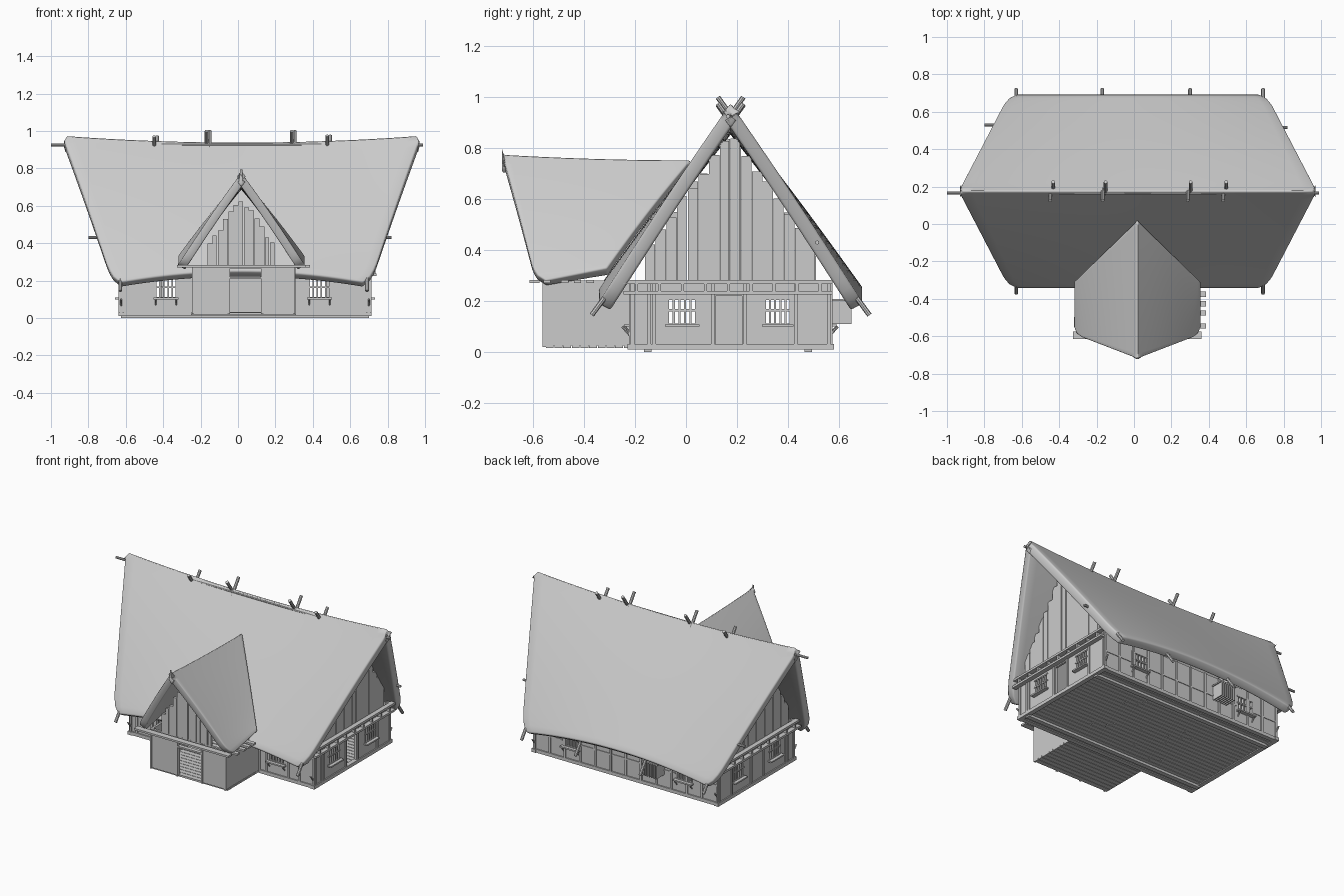
import bpy, bmesh, math, random
from mathutils import Vector

random.seed(4)
if "Cube" in bpy.data.objects:
    bpy.data.objects.remove(bpy.data.objects["Cube"])

grey = bpy.data.materials.new("plain_grey")
grey.use_nodes = True
grey.diffuse_color = (0.6, 0.6, 0.6, 1)
grey.node_tree.nodes["Principled BSDF"].inputs["Base Color"].default_value = grey.diffuse_color


class Part:
    """A named mesh collected from boxes and poles."""

    def __init__(self, name):
        self.name, self.bm = name, bmesh.new()

    def box(self, x0, x1, y0, y1, z0, z1):
        made = bmesh.ops.create_cube(self.bm, size=1)["verts"]
        for v in made:
            v.co = Vector((x0 if v.co.x < 0 else x1,
                           y0 if v.co.y < 0 else y1,
                           z0 if v.co.z < 0 else z1))

    def slab(self, axis, a0, a1, c, t, z0, z1):
        # Upright board running along an axis, centred on c across it
        if axis == "x":
            self.box(a0, a1, c - t / 2, c + t / 2, z0, z1)
        else:
            self.box(c - t / 2, c + t / 2, a0, a1, z0, z1)

    def pole(self, a, b, r=0.01):
        a, b = Vector(a), Vector(b)
        made = bmesh.ops.create_cone(self.bm, cap_ends=True, segments=8, radius1=r,
                                     radius2=r, depth=(b - a).length)["verts"]
        turn = (b - a).to_track_quat("Z", "Y")
        for v in made:
            v.co = turn @ v.co + (a + b) / 2

    def done(self):
        me = bpy.data.meshes.new(self.name)
        self.bm.to_mesh(me)
        self.bm.free()
        me.materials.append(grey)
        ob = bpy.data.objects.new(self.name, me)
        bpy.context.collection.objects.link(ob)
        return ob


def thatch(name, point, thick, nu=28, nv=48):
    # Curved sheet folded over the ridge, then thickened downwards
    p = Part(name)
    grid = [[p.bm.verts.new(point(2 * i / nu - 1, 2 * j / nv - 1))
             for j in range(nv + 1)] for i in range(nu + 1)]
    for i in range(nu):
        for j in range(nv):
            p.bm.faces.new((grid[i][j], grid[i + 1][j], grid[i + 1][j + 1], grid[i][j + 1]))
    p.bm.normal_update()
    if sum(f.normal.z for f in p.bm.faces) < 0:
        bmesh.ops.reverse_faces(p.bm, faces=p.bm.faces[:])
    ob = p.done()
    solid = ob.modifiers.new("thickness", "SOLIDIFY")
    solid.thickness, solid.offset, solid.use_even_offset = thick, -1, True
    bev = ob.modifiers.new("soft_rim", "BEVEL")
    bev.width, bev.segments, bev.angle_limit = 0.01, 2, math.radians(50)
    bpy.ops.object.select_all(action="DESELECT")
    ob.select_set(True)
    bpy.context.view_layer.objects.active = ob
    bpy.ops.object.shade_smooth_by_angle(angle=math.radians(40))


def corner(a, start, inset):
    # Rounded eave corner
    t = max(0, (a - start) / (1 - start))
    return inset * (1 - math.sqrt(max(0, 1 - t * t)))


def main_roof(u, v):
    a = abs(v)
    half = 0.96 - 0.27 * a - corner(a, 0.86, 0.04) - corner(1 - a, 0.96, 0.02)
    ridge, eave = 0.942 + 0.035 * u * u, 0.25 - 0.06 * u * u
    z = ridge + (eave - ridge) * a + 0.01 * math.sin(math.pi * a)
    return 0.02 + u * half, 0.175 + 0.52 * v, z


def porch_roof_point(u, v):
    a, f = abs(v), (1 - u) / 2
    front = -0.72 + 0.13 * a + corner(a, 0.86, 0.04)
    back = 0.02 - 0.33 * a
    ridge, eave = 0.755 + 0.022 * f * f, 0.33 - 0.05 * f
    z = ridge + (eave - ridge) * a + 0.01 * math.sin(math.pi * a)
    return 0.018 + 0.34 * v, back + (front - back) * f, z


thatch("main_roof", main_roof, 0.055)
thatch("porch_roof", porch_roof_point, 0.045)

X0, X1, Y0, Y1 = -0.625, 0.7, -0.21, 0.56
PX0, PX1, PY = -0.24, 0.3, -0.55
BASE, TOP = 0.025, 0.27

# Floors of loose boards with a beam frame and sleepers
floor = Part("floor_boards")
for i in range(22):
    y = Y0 + (Y1 - Y0) * i / 22
    cut = random.uniform(-0.3, 0.4)
    for a, b in ((X0 - 0.01, cut - 0.002), (cut + 0.002, X1 + 0.01)):
        floor.box(a, b, y, y + 0.031, 0.016, 0.028)
for i in range(10):
    y = PY + (Y0 - PY) * i / 10
    floor.box(PX0 - 0.01, PX1 + 0.01, y, y + 0.031, 0.016, 0.028)
floor.done()

frame = Part("floor_frame")
for y in (Y0, Y1):
    frame.box(X0 - 0.01, X1 + 0.01, y - 0.015, y + 0.015, 0.01, 0.032)
for x in (X0, X1):
    frame.box(x - 0.015, x + 0.015, Y0 - 0.02, Y1 + 0.02, 0.01, 0.032)
for y in (-0.15, 0.48):
    frame.box(X0, X1, y - 0.015, y + 0.015, 0, 0.016)
frame.done()

walls, studs, bars = Part("walls"), Part("wall_studs"), Part("window_bars")


def wall(axis, a0, a1, c, top, holes=()):
    # Wall with rectangular openings
    edge = a0
    for h0, h1, z0, z1 in sorted(holes):
        walls.slab(axis, edge, h0, c, 0.014, BASE, top)
        if z0 > BASE:
            walls.slab(axis, h0, h1, c, 0.014, BASE, z0)
        if z1 < top:
            walls.slab(axis, h0, h1, c, 0.014, z1, top)
        edge = h1
    walls.slab(axis, edge, a1, c, 0.014, BASE, top)


def window(axis, a0, a1, c, out):
    # Lattice, frame and a braced sill
    for i in range(6):
        a = a0 + (a1 - a0) * i / 5
        bars.slab(axis, a - 0.004, a + 0.004, c, 0.02, 0.11, 0.21)
    for z in (0.105, 0.16, 0.205):
        bars.slab(axis, a0 - 0.006, a1 + 0.006, c, 0.024, z, z + 0.008)
    bars.slab(axis, a0 - 0.012, a1 + 0.012, c + out * 0.018, 0.03, 0.1, 0.109)


front_windows = [(-0.44, -0.33), (0.38, 0.49)]
gable_windows = [(-0.07, 0.04), (0.31, 0.41)]
opening = lambda spans: [(a, b, 0.11, 0.21) for a, b in spans]
door = (0.115, 0.22, BASE, 0.22)
wall("x", X0, X1, Y0, TOP, opening(front_windows) + [(PX0 + 0.02, PX1 - 0.02, BASE, TOP)])
wall("x", X0, X1, Y1, TOP, opening(front_windows))
wall("y", Y0, Y1, X0, TOP, opening(gable_windows))
wall("y", Y0, Y1, X1, TOP, opening(gable_windows) + [door])
wall("x", PX0, PX1, PY, 0.28, [(-0.045, 0.125, BASE, 0.265)])
wall("y", PY, Y0, PX0, 0.28)
wall("y", PY, Y0, PX1, 0.28)

for y, out in ((Y0, -1), (Y1, 1)):
    for a, b in front_windows:
        window("x", a, b, y, out)
        for x in (a, b):
            bars.pole((x, y, 0.065), (x, y + out * 0.03, 0.1), 0.004)
for x, out in ((X0, -1), (X1, 1)):
    for a, b in gable_windows:
        window("y", a, b, x, out)

# Upright studs and thin rails
for x in (X0, -0.58, -0.47, -0.3, -0.25, 0.31, 0.36, 0.52, 0.6, X1):
    studs.slab("x", x - 0.007, x + 0.007, Y0, 0.028, 0.02, TOP)
for i in range(13):
    x = X0 + (X1 - X0) * i / 12
    studs.slab("x", x - 0.007, x + 0.007, Y1, 0.028, 0.02, TOP)
for x in (X0, X1):
    for y in (Y0, -0.145, -0.125, 0.105, 0.23, 0.43, Y1):
        studs.slab("y", y - 0.007, y + 0.007, x, 0.028, 0.02, 0.28)
for x in (PX0, -0.05, 0.13, PX1):
    studs.slab("x", x - 0.006, x + 0.006, PY, 0.026, 0.02, 0.28)
for a, b in ((X0, -0.45), (-0.32, 0.37), (0.5, X1)):
    studs.slab("x", a, b, Y1, 0.022, 0.135, 0.145)
studs.slab("x", -0.045, 0.125, PY, 0.026, 0.21, 0.22)
for p in (walls, studs, bars):
    p.done()

# Gable planks with ragged stepped tops
planks = Part("gable_planks")


def plank_gable(axis, mid, half, c, peak, slope, w):
    n = int(2 * half / w)
    for i in range(n):
        a = mid - half + i * w
        off = max(abs(a - mid), abs(a + w - mid))
        top = peak - slope * max(0, off - w) - random.uniform(0, 0.03)
        planks.slab(axis, a, a + w - random.choice((0.001, 0.002, 0.006)), c,
                    random.uniform(0.012, 0.02), 0.27, max(0.3, top))


for x in (X0, X1):
    plank_gable("y", 0.175, 0.336, x, 0.84, 1.35, 0.042)
plank_gable("x", 0.018, 0.182, PY, 0.635, 1.4, 0.028)
planks.done()

# Horizontal gable beams with blocks between them
beams = Part("gable_beams")
for x, out in ((X0, -1), (X1, 1)):
    c = x + out * 0.025
    for z in (0.225, 0.268):
        beams.slab("y", -0.245, 0.575, c, 0.03, z, z + 0.014)
    for i in range(9):
        y = -0.2 + i * 0.09
        beams.slab("y", y, y + 0.012, c, 0.02, 0.235, 0.27)
    for y, s in ((-0.215, -1), (0.56, 1)):
        beams.pole((x, y, 0.06), (x, y + s * 0.035, 0.1), 0.005)
beams.box(-0.325, 0.36, -0.615, -0.575, 0.27, 0.282)
for y in (-0.39, -0.44, -0.49, -0.56):
    beams.box(PX1 - 0.03, 0.385, y, y + 0.028, 0.27, 0.282)
beams.done()

# Slatted vent on the rear wall
vent = Part("rear_vent")
for i in range(7):
    x = -0.24 + i * 0.016
    vent.box(x, x + 0.007, Y1, 0.65, 0.11, 0.2)
vent.box(-0.25, -0.13, Y1, 0.65, 0.2, 0.208)
vent.done()

# Roof poles: crossed ridge pegs, eave ends, ridge pole and purlins
poles = Part("roof_poles")
for x, lift in ((-0.44, -0.03), (-0.16, 0), (0.295, 0), (0.485, -0.025)):
    for s in (-1, 1):
        poles.pole((x + s * 0.008, 0.175 + s * 0.05, 1.0 + lift),
                   (x + s * 0.008, 0.175 - s * 0.05, 0.86 + lift))
for x, s in ((-0.63, -1), (0.69, -1), (-0.63, 1), (0.69, 1), (-0.17, 1), (0.3, 1)):
    poles.pole((x, 0.175 + s * 0.545, 0.145), (x, 0.175 + s * 0.42, 0.315))
poles.pole((-1.0, 0.165, 0.925), (0.99, 0.165, 0.925), 0.008)
poles.pole((-0.8, 0.53, 0.43), (0.82, 0.515, 0.43), 0.008)
poles.done()
